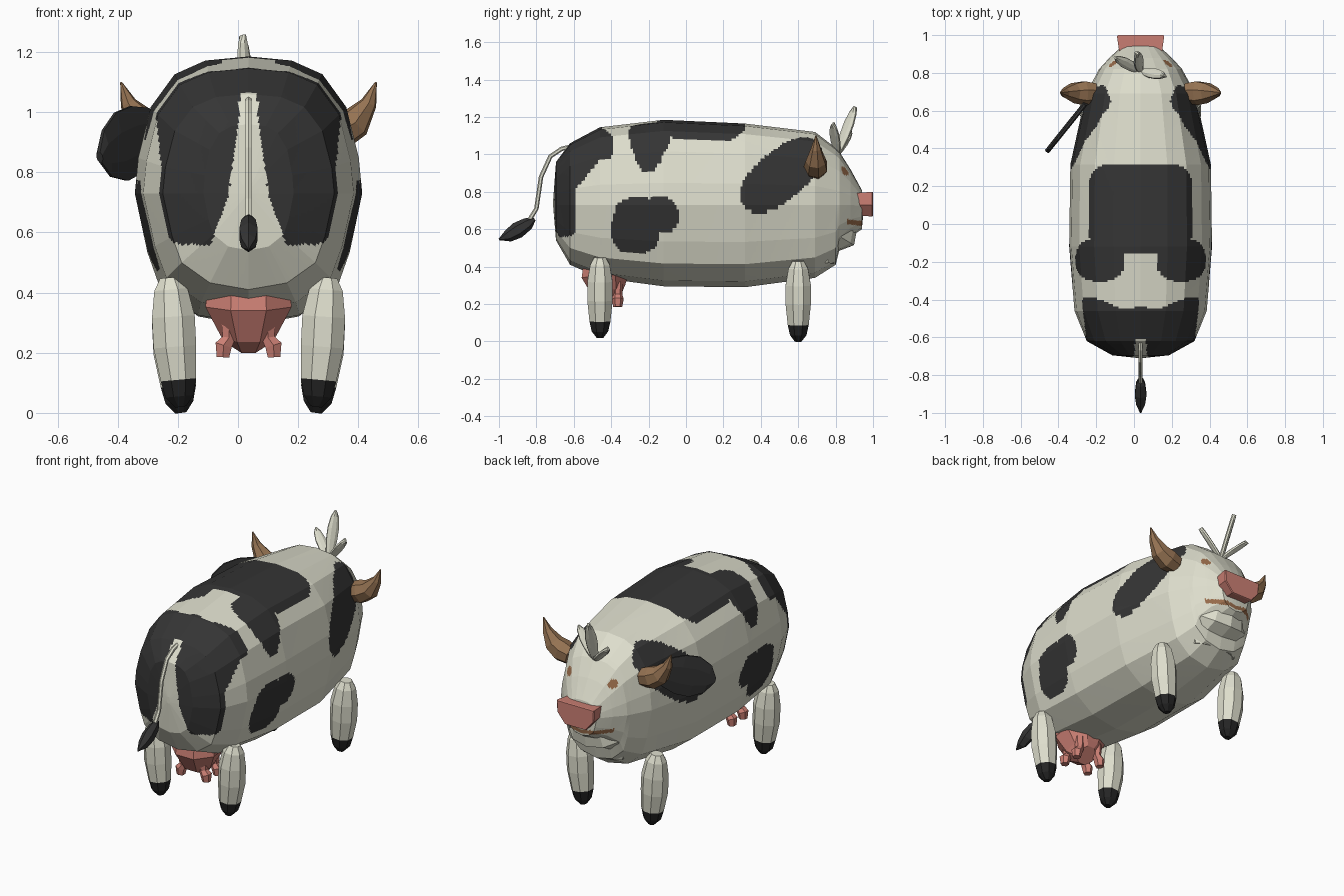
import bpy, bmesh
from math import sin, cos, tau, radians, ceil
from mathutils import Vector

cube = bpy.data.objects.get("Cube")
if cube:
    bpy.data.objects.remove(cube)

MID = 0.035  # x of the animal's mirror plane


def material(name, r, g, b):
    m = bpy.data.materials.new(name)
    m.use_nodes = True
    m.diffuse_color = (r, g, b, 1)
    bsdf = m.node_tree.nodes["Principled BSDF"]
    bsdf.inputs["Base Color"].default_value = (r, g, b, 1)
    bsdf.inputs["Roughness"].default_value = 0.8
    return m


cream = material("cream hide", 0.73, 0.73, 0.61)
black = material("black patch", 0.035, 0.035, 0.035)
hoof_black = material("hoof black", 0.018, 0.018, 0.018)
pink = material("pink skin", 0.62, 0.22, 0.18)
horn_brown = material("horn brown", 0.30, 0.17, 0.085)
face_brown = material("face brown", 0.32, 0.15, 0.07)


def loft(name, rings, mats, rule=None):
    """Skin closed rings of points, cap the ends, pick materials by face centre."""
    bm = bmesh.new()
    loops = [[bm.verts.new(p) for p in ring] for ring in rings]
    n = len(loops[0])
    for a, b in zip(loops, loops[1:]):
        for i in range(n):
            j = (i + 1) % n
            bm.faces.new((a[i], a[j], b[j], b[i]))
    bm.faces.new(loops[0])
    bm.faces.new(loops[-1])
    bmesh.ops.recalc_face_normals(bm, faces=bm.faces)
    if rule:
        for f in bm.faces:
            f.material_index = rule(f.calc_center_median())
    mesh = bpy.data.meshes.new(name)
    bm.to_mesh(mesh)
    bm.free()
    for m in mats:
        mesh.materials.append(m)
    ob = bpy.data.objects.new(name, mesh)
    bpy.context.collection.objects.link(ob)
    return ob


def tube(name, path, mats, sides=8, side=(1, 0, 0), rule=None):
    """Path entries: (x, y, z, radius along side, radius across)."""
    pts = [Vector(p[:3]) for p in path]
    rings = []
    for i, (p, entry) in enumerate(zip(pts, path)):
        t = (pts[min(i + 1, len(pts) - 1)] - pts[max(i - 1, 0)]).normalized()
        u = Vector(side)
        u = (u - t * u.dot(t)).normalized()
        v = t.cross(u)
        turn = [tau * (k + 0.5) / sides for k in range(sides)]
        rings.append([p + u * cos(a) * entry[3] + v * sin(a) * entry[4] for a in turn])
    return loft(name, rings, mats, rule)


# Body: one rounded section scaled along the length
HALF = [(0, 1), (.38, .97), (.65, .87), (.86, .63), (.97, .26), (1, 0),
        (.89, -.45), (.78, -.72), (.45, -.93), (0, -1)]
SECTION = HALF + [(-u, v) for u, v in HALF[-2:0:-1]]
# y, half width, top, bottom
STATIONS = [(-.71, .01, .76, .72), (-.695, .15, .96, .54), (-.62, .285, 1.06, .41),
            (-.46, .35, 1.145, .34), (-.12, .378, 1.185, .295), (.315, .372, 1.165, .29),
            (.69, .29, 1.12, .34), (.80, .23, 1.035, .41), (.82, .22, 1.015, .49),
            (.88, .165, .92, .56), (.94, .1, .81, .6), (.95, .01, .73, .7)]


def section_ring(y, w, top, bottom):
    mid = min(.73, (top + bottom) / 2 + .02)
    return [Vector((MID + u * w, y, mid + v * (top - mid if v > 0 else mid - bottom)))
            for u, v in SECTION]


def refine(ring, cuts=8):
    return [p.lerp(q, k / cuts) for p, q in zip(ring, ring[1:] + ring[:1]) for k in range(cuts)]


coarse = [refine(section_ring(*s)) for s in STATIONS]
fine = [coarse[0]]
for a, b in zip(coarse, coarse[1:]):
    steps = ceil(max((p - q).length for p, q in zip(a, b)) / .012)
    fine += [[p.lerp(q, k / steps) for p, q in zip(a, b)] for k in range(1, steps + 1)]


def blob(a, b, ca, cb, ra, rb, angle=0, power=2):
    """True inside a rotated superellipse."""
    c, s = cos(radians(angle)), sin(radians(angle))
    da, db = a - ca, b - cb
    return abs((da * c + db * s) / ra) ** power + abs((db * c - da * s) / rb) ** power < 1


def rump(x, y, z):
    front = -.42 + .03 * cos(x * 16 + 2) if z > .98 else max(-.585, -.45 - (.98 - z) * .85)
    stripe = .03 + .13 * max(0, 1.0 - z) ** 1.0 + .25 * max(0, .72 - z)
    if z > 1.04:
        stripe = .03 if z < 1.065 else 0
    lobe_bottom = .56 + 20 * max(0, abs(x - .18) - .05) ** 2
    return y < front and z > lobe_bottom and (x > stripe or y > -.6)


def hide_rule(p):
    x, y, z = abs(p.x - MID), p.y, p.z
    eye = y > .8 and blob(x, z, .145, .91, .024, .024)
    mouth = y > .86 and .612 + x * .1 < z < .637 + x * .1
    if eye or mouth:
        return 2
    flank = x > .15 and (blob(y, z, -.16, .67, .12, .1, 10, 2.5)
                         or blob(y, z, -.27, .60, .13, .13, 0, 2.5)
                         or blob(y, z, -.25, .68, .13, .09, 0, 2.5))
    ear_patch = x > .1 and blob(y, z, .51, .89, .26, .13, 40, 2.3)
    saddle = z > .9 and (blob(x, y, 0, .08, .275, .24, 0, 5)
                         or blob(x, y, .215, -.19, .13, .115, 0, 2.5))
    return 1 if flank or ear_patch or saddle or rump(x, y, z) else 0


loft("body", fine, [cream, black, face_brown], hide_rule)

# Jaw ledge under the mouth
tube("lower_jaw", [(MID, .74, .42, .15, .06), (MID, .745, .51, .18, .075),
                   (MID, .80, .575, .17, .115), (MID, .80, .6, .15, .115)],
     [cream], sides=10)

# Snout: flat six-sided muzzle
MUZZLE = [(-.125, .80), (.125, .80), (.122, .73), (.07, .668), (-.07, .668), (-.122, .73)]
loft("snout", [[Vector((MID + x * s, y, .735 + (z - .735) * s)) for x, z in MUZZLE]
               for y, s in ((.86, .85), (.995, 1), (1.0, .96))], [pink])

# Legs with dark hooves, and horns, mirrored about the mid plane
LEG = [(0, .225, .02), (.035, .23, .05), (.09, .233, .064), (.2, .245, .077),
       (.3, .25, .077), (.39, .258, .06), (.43, .262, .035)]
HORN = [(.24, .92, .055), (.3, .935, .066), (.355, .965, .055), (.4, 1.03, .028), (.424, 1.1, .003)]
for label, s in (("left", 1), ("right", -1)):
    for end, y, lift in (("rear", -.46, .02), ("front", .6, 0)):
        tube(f"{end}_{label}_leg",
             [(MID + s * x, y, z + lift, r, r * .95) for z, x, r in LEG],
             [cream, hoof_black], rule=lambda p, h=lift: int(p.z < .08 + h))
    tube(f"{label}_horn", [(MID + s * x, .695, z, r, r) for x, z, r in HORN],
         [horn_brown], sides=7, side=(0, 1, 0))


# Flat leaf shapes: the drooping ear and the hair tuft
def leaf(name, base, tip, width, thick, mat, side, sides=8):
    b, t = Vector(base), Vector(tip)
    shape = ((0, .3), (.15, .7), (.4, .97), (.65, 1), (.88, .68), (1, .15))
    path = [(*b.lerp(t, f), width * w, thick) for f, w in shape]
    tube(name, path, [mat], sides, side)


leaf("ear", (-.255, .64, .95), (-.46, .385, .85), .128, .014, black, (0.1, 0.1, 1))
TUFT = [("middle", (.015, .905, 1.255), .034), ("left", (.165, .785, 1.165), .03),
        ("right", (-.1, .88, 1.13), .03)]
for label, tip, width in TUFT:
    leaf(f"{label}_hair_lock", (MID, .81, 1.0), tip, width, .014, cream, (.6, .8, 0))

# Udder with four teats
tube("udder", [(MID, -.38, .235, .06, .06), (MID, -.41, .27, .1, .1),
               (MID, -.43, .36, .155, .14), (MID, -.43, .4, .15, .13)], [pink])
for label, s in (("left", 1), ("right", -1)):
    for end, y in (("rear", -.47), ("front", -.365)):
        x = MID + s * .065
        tube(f"{end}_{label}_teat",
             [(x + s * .02, y, .185, .024, .024), (x + s * .018, y, .225, .032, .032),
              (x, y, .25, .025, .025), (x, y, .32, .03, .03)], [pink], sides=6)

# Tail and its dark brush
TAIL = [(-.62, 1.04), (-.665, 1.03), (-.725, .99), (-.775, .88), (-.8, .71), (-.84, .645)]
tube("tail", [(MID, y, z, .012, .012) for y, z in TAIL], [cream], sides=6)
BRUSH = [(-.81, .655, .01), (-.845, .63, .034), (-.9, .595, .044), (-.95, .565, .034), (-1.0, .545, .004)]
tube("tail_brush", [(MID, y, z, r * .8, r) for y, z, r in BRUSH], [black], sides=6)
